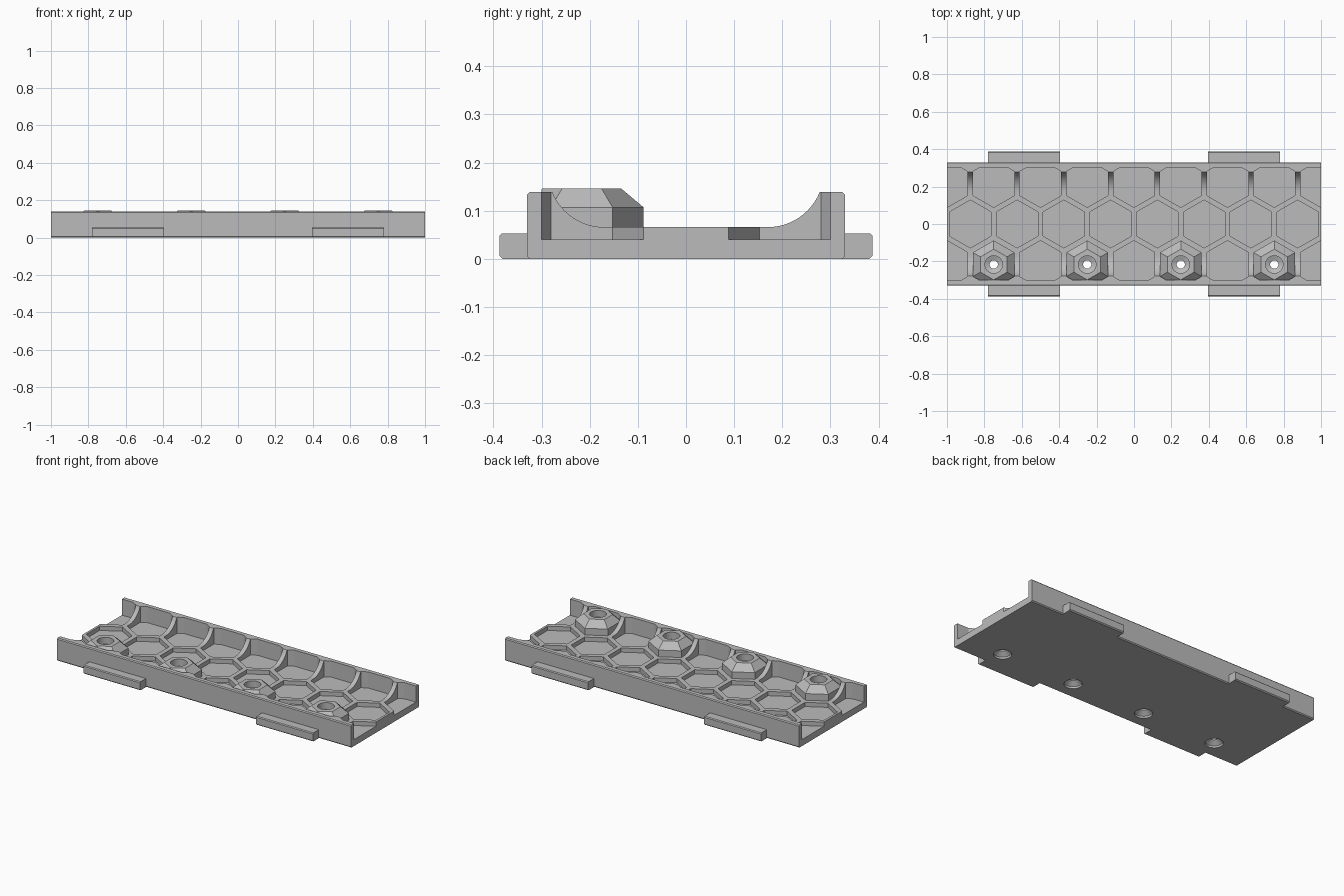
import bpy, bmesh, math
from mathutils import Vector

if "Cube" in bpy.data.objects:
    bpy.data.objects.remove(bpy.data.objects["Cube"])

PITCH = 0.25                      # hexagon spacing along x
ROW = PITCH * math.sqrt(3) / 2    # row spacing along y
HEX_R = 0.128                     # pocket circumradius
FLOOR, RIB, TOP, BOSS_TOP = 0.04, 0.066, 0.139, 0.146
POCKET_Y = 0.30                   # inner face of the side walls

grey = bpy.data.materials.new("grey plastic")
grey.diffuse_color = (0.5, 0.5, 0.5, 1)
grey.use_nodes = True
grey.node_tree.nodes["Principled BSDF"].inputs["Base Color"].default_value = grey.diffuse_color


def make(name, bm):
    bmesh.ops.recalc_face_normals(bm, faces=bm.faces)
    me = bpy.data.meshes.new(name)
    bm.to_mesh(me)
    bm.free()
    me.materials.append(grey)
    ob = bpy.data.objects.new(name, me)
    bpy.context.collection.objects.link(ob)
    return ob


def stack(bm, rings):
    """Closed solid through a list of equally long vertex rings."""
    loops = [[bm.verts.new(p) for p in ring] for ring in rings]
    for a, b in zip(loops, loops[1:]):
        for i in range(len(a)):
            j = (i + 1) % len(a)
            bm.faces.new((a[i], a[j], b[j], b[i]))
    bm.faces.new(loops[0][::-1])
    bm.faces.new(loops[-1])


def ring(x, y, z, r, n):
    return [(x + r * math.sin(2 * math.pi * i / n),
             y + r * math.cos(2 * math.pi * i / n), z) for i in range(n)]


def clip_y(bm, y):
    """Trim everything beyond the wall plane and close the cut."""
    for s in (1, -1):
        cut = bmesh.ops.bisect_plane(
            bm, geom=bm.verts[:] + bm.edges[:] + bm.faces[:],
            plane_co=(0, s * y, 0), plane_no=(0, s, 0), clear_outer=True)
        edges = [e for e in cut["geom_cut"] if isinstance(e, bmesh.types.BMEdge)]
        if edges:
            bmesh.ops.holes_fill(bm, edges=edges, sides=0)


def subtract(ob, cutter):
    mod = ob.modifiers.new("cut", 'BOOLEAN')
    mod.operation, mod.solver, mod.object = 'DIFFERENCE', 'EXACT', cutter
    bpy.context.view_layer.objects.active = ob
    bpy.ops.object.modifier_apply(modifier=mod.name)


def smooth(ob):
    bpy.ops.object.select_all(action='DESELECT')
    ob.select_set(True)
    bpy.context.view_layer.objects.active = ob
    bpy.ops.object.shade_smooth_by_angle(angle=math.radians(25))


# Tray: half profile mirrored, swept along x
half = [(0.325, 0), (0.33, 0.006), (0.33, TOP - 0.006), (0.325, TOP), (0.285, TOP)]
for i in range(13):
    a = math.radians(68 * (1 - i / 12))
    half.append((0.17 + 0.116 * math.sin(a), RIB + 0.116 * (1 - math.cos(a))))
profile = half + [(-y, z) for y, z in reversed(half)]
bm = bmesh.new()
stack(bm, [[(x, y, z) for y, z in profile] for x in (-1, 1)])
tray = make("tray", bm)

# Hexagonal pockets in three staggered rows
bm = bmesh.new()
for row in (-1, 0, 1):
    count = 9 if row else 8
    for i in range(count):
        x = (i - (count - 1) / 2) * PITCH
        stack(bm, [ring(x, row * ROW, z, HEX_R, 6) for z in (FLOOR, 0.2)])
clip_y(bm, POCKET_Y)
pockets = make("pocket_cutter", bm)
subtract(tray, pockets)

# Stepped screw holes
boss_x = (-0.75, -0.25, 0.25, 0.75)
steps = [(0.05, -0.01), (0.05, 0.012), (0.022, 0.034), (0.022, 0.095),
         (0.047, 0.105), (0.047, 0.17)]
bm = bmesh.new()
for x in boss_x:
    stack(bm, [ring(x, -ROW, z, r, 32) for r, z in steps])
holes = make("hole_cutter", bm)
subtract(tray, holes)
smooth(tray)

# Chamfered hexagonal bosses filling every other front pocket
for n, x in enumerate(boss_x):
    bm = bmesh.new()
    stack(bm, [ring(x, -ROW, z, r, 6) for r, z in
               ((HEX_R + 0.0005, 0.037), (HEX_R + 0.0005, 0.107), (0.082, BOSS_TOP))])
    clip_y(bm, POCKET_Y + 0.0005)
    boss = make(f"screw_boss_{n + 1}", bm)
    subtract(boss, holes)
    smooth(boss)

# Side tabs with small edge chamfers
for sx in (-1, 1):
    for sy in (-1, 1):
        outline = [(0.325, 0), (0.381, 0), (0.387, 0.006), (0.387, 0.048),
                   (0.382, 0.053), (0.325, 0.053)]
        bm = bmesh.new()
        stack(bm, [[(sx * x, sy * y, z) for y, z in outline] for x in (0.395, 0.78)])
        make(f"{'back' if sy > 0 else 'front'}_{'right' if sx > 0 else 'left'}_tab", bm)

for cutter in (pockets, holes):
    bpy.data.objects.remove(cutter)
